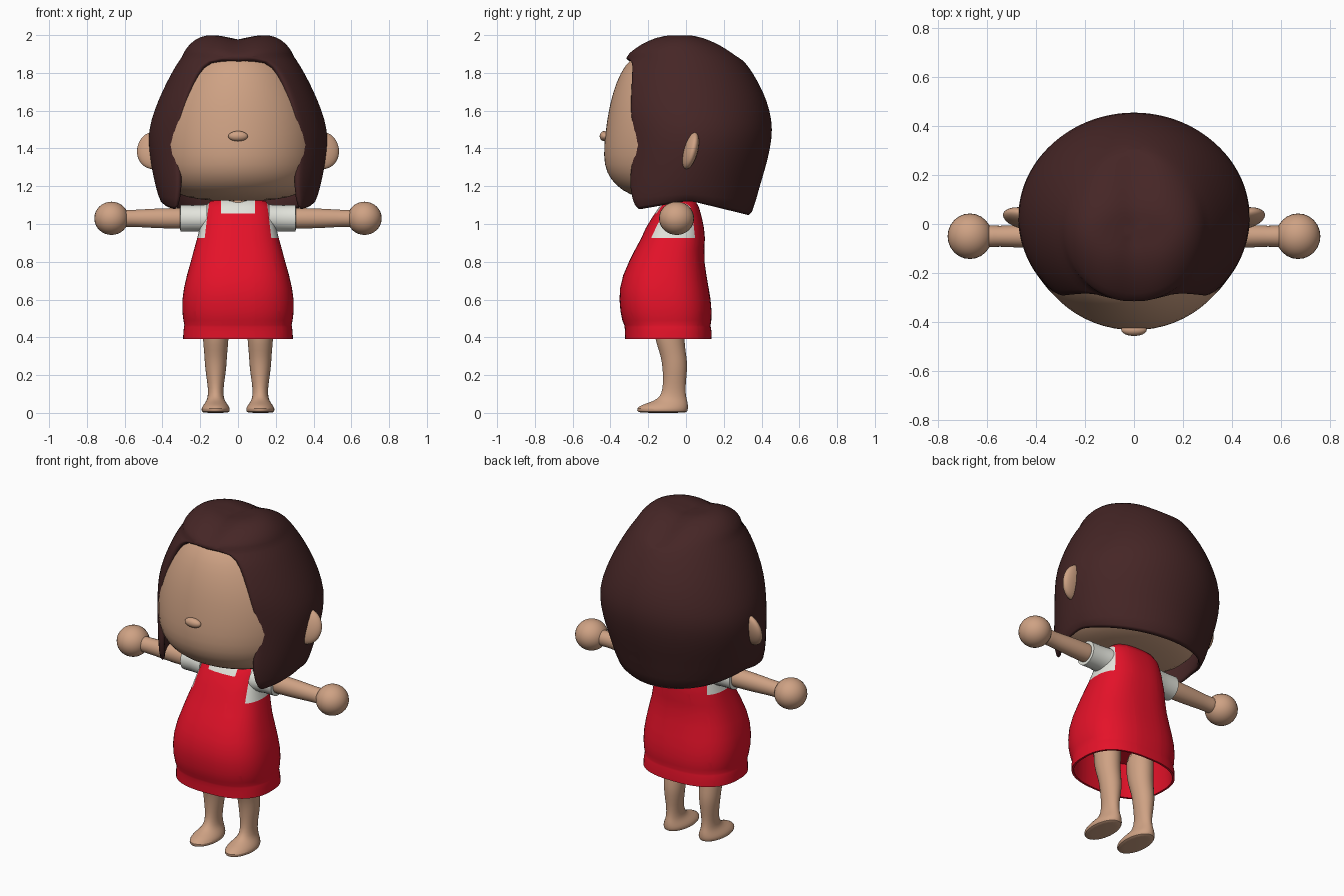
import bpy, bmesh, math
from mathutils import Vector, Matrix

if "Cube" in bpy.data.objects:
    bpy.data.objects.remove(bpy.data.objects["Cube"])


def material(name, rgb):
    m = bpy.data.materials.new(name)
    m.diffuse_color = (*rgb, 1)
    m.use_nodes = True
    m.node_tree.nodes["Principled BSDF"].inputs["Base Color"].default_value = m.diffuse_color
    return m


SKIN = material("skin tan", (0.62, 0.36, 0.23))
HAIR = material("dark brown", (0.06, 0.019, 0.019))
RED = material("bright red", (0.78, 0.006, 0.022))
WHITE = material("off white", (0.76, 0.77, 0.71))


def finish(bm, name, mats, levels=0, thickness=0):
    bmesh.ops.recalc_face_normals(bm, faces=bm.faces)
    me = bpy.data.meshes.new(name)
    bm.to_mesh(me)
    bm.free()
    for m in mats:
        me.materials.append(m)
    for p in me.polygons:
        p.use_smooth = True
    me.set_sharp_from_angle(angle=math.radians(50))
    ob = bpy.data.objects.new(name, me)
    bpy.context.collection.objects.link(ob)
    if thickness:
        mod = ob.modifiers.new("thickness", 'SOLIDIFY')
        mod.thickness, mod.offset = thickness, -1
    if levels:
        mod = ob.modifiers.new("smooth", 'SUBSURF')
        mod.levels = mod.render_levels = levels
    return ob


def power(v, e):
    return math.copysign(abs(v) ** e, v)


def loft(rows, seg=24, n=2.0, cx=0, place=Matrix()):
    """Stack of closed rings; each row is (height, half width, front y, back y)."""
    bm = bmesh.new()
    rings = []
    for z, rx, yf, yb in rows:
        ring = []
        for i in range(seg):
            a = math.tau * i / seg
            x = cx + rx * power(math.sin(a), 2 / n)
            y = (yf + yb) / 2 + (yb - yf) / 2 * power(math.cos(a), 2 / n)
            ring.append(bm.verts.new(place @ Vector((x, y, z))))
        rings.append(ring)
    for r, s in zip(rings, rings[1:]):
        for i in range(seg):
            j = (i + 1) % seg
            bm.faces.new((r[i], r[j], s[j], s[i]))
    bm.faces.new(rings[0])
    bm.faces.new(rings[-1])
    return bm


def ellipsoid(name, loc, size, mat, rot=(0, 0, 0)):
    bm = bmesh.new()
    bmesh.ops.create_uvsphere(bm, u_segments=24, v_segments=16, radius=1)
    ob = finish(bm, name, [mat])
    ob.location, ob.scale, ob.rotation_euler = loc, size, rot
    return ob


# Head: broad ball with a flattened chin
head_rows = [
    (1.12, .08, -.10, .08), (1.13, .22, -.21, .17), (1.155, .32, -.30, .25),
    (1.20, .38, -.37, .31), (1.27, .415, -.425, .35), (1.36, .432, -.44, .37),
    (1.48, .435, -.43, .38), (1.60, .415, -.412, .37), (1.70, .375, -.388, .34),
    (1.80, .32, -.35, .29), (1.88, .25, -.295, .22), (1.93, .14, -.19, .12)]
finish(loft(head_rows, 32), "head", [SKIN], 1)
finish(loft([(1.08, .08, -.12, .03), (1.15, .08, -.12, .03)]), "neck", [SKIN])
ellipsoid("nose", (0, -.432, 1.465), (.052, .025, .027), SKIN)

# Hair: rows of (height, half width, front y, back y, half width of face opening)
hair_rows = [
    (2.003, 0, -.03, -.03, 0), (2.005, .08, -.08, .02, 0), (2.005, .165, -.14, .07, 0),
    (1.978, .23, -.22, .15, 0), (1.935, .272, -.29, .23, 0), (1.90, .292, -.33, .275, 0),
    (1.875, .308, -.335, .30, .16), (1.80, .352, -.375, .355, .222),
    (1.70, .403, -.40, .41, .268), (1.60, .444, -.415, .445, .298),
    (1.50, .474, -.40, .46, .32), (1.40, .474, -.40, .446, .322),
    (1.30, .458, -.415, .422, .318), (1.20, .438, -.435, .39, .313),
    (1.10, .412, -.44, .348, .335)]
COLS = 48
bm = bmesh.new()
grid = []
for z, rx, yf, yb, opening in hair_rows:
    sweep = math.pi - (math.asin(opening / rx) if opening else 0)
    row = []
    for i in range(COLS + 1):
        a = sweep * (2 * i / COLS - 1)
        x = rx * math.sin(a)
        y = (yf + yb) / 2 + (yb - yf) / 2 * math.cos(a)
        h = z
        if z > 1.88:      # parting groove over the crown
            h -= .027 * math.exp(-(x / .08) ** 2)
        if z < 1.15:      # sloping lower edge
            h = 1.112 - .24 * max(0, y - .03) - .16 * max(0, -y)
        row.append(bm.verts.new((x, y, h)))
    grid.append(row)
for r, s in zip(grid, grid[1:]):
    for i in range(COLS):
        bm.faces.new((r[i], r[i + 1], s[i + 1], s[i]))
bmesh.ops.remove_doubles(bm, verts=bm.verts, dist=.0005)
finish(bm, "hair", [HAIR], 1, .035)

# Pinafore over shirt: one body, cut along neckline and armholes
body_rows = [
    (1.13, .09, -.085, .02), (1.122, .145, -.112, .05), (1.09, .175, -.142, .068),
    (1.03, .192, -.182, .085), (.98, .202, -.212, .095), (.925, .216, -.237, .10),
    (.86, .234, -.272, .097), (.80, .25, -.302, .098), (.73, .27, -.332, .108),
    (.66, .286, -.349, .12), (.60, .294, -.352, .13), (.54, .295, -.347, .135),
    (.49, .289, -.337, .134), (.465, .284, -.327, .13), (.455, .286, -.325, .131),
    (.43, .289, -.323, .135), (.39, .291, -.322, .136),
    (.39, .279, -.31, .124), (.48, .275, -.31, .12), (.60, .27, -.31, .11)]
bm = loft(body_rows, 56, 2.5)
tilt = .12


def cut(co, no):
    bmesh.ops.bisect_plane(bm, geom=bm.verts[:] + bm.edges[:] + bm.faces[:],
                           plane_co=co, plane_no=no)


for s in (-1, 1):
    cut((s * .165, 0, 1.02), (s, 0, tilt))
    cut((s * .09, 0, 1), (1, 0, 0))
cut((0, 0, 1.055), (0, 0, 1))
for f in bm.faces:
    c = f.calc_center_median()
    armhole = c.z > .925 and abs(c.x) + tilt * (c.z - 1.02) > .165
    neckline = c.z > 1.055 and abs(c.x) < .09 and c.y < .03
    f.material_index = 1 if armhole or neckline else 0
finish(bm, "pinafore_and_shirt", [RED, WHITE])

# Leg with foot, rows from the sole up
leg_rows = [
    (0, .06, -.235, -.005), (.004, .074, -.258, .008), (.022, .078, -.265, .013),
    (.042, .066, -.24, .012), (.062, .05, -.172, .008), (.085, .042, -.138, .001),
    (.13, .041, -.123, -.003), (.19, .05, -.122, .003), (.25, .058, -.126, .008),
    (.30, .06, -.134, .003), (.36, .066, -.155, -.006), (.42, .07, -.17, -.008),
    (.58, .08, -.18, 0)]

# Limbs and ears, built on both sides
for s, side in ((1, "left"), (-1, "right")):
    finish(loft(leg_rows, 20, cx=s * .118), side + "_leg", [SKIN], 1)
    # Sideways frame: height along the arm, width becomes vertical
    out = Matrix(((0, 0, s, 0), (0, 1, 0, -.05), (1, 0, 0, 1.03), (0, 0, 0, 1)))
    sleeve = [(.165, .074, -.085, .08), (.20, .071, -.078, .075), (.24, .07, -.07, .07),
              (.305, .071, -.07, .07), (.306, .06, -.06, .06)]
    finish(loft(sleeve, place=out), side + "_sleeve", [WHITE])
    arm = [(.24, .055, -.055, .055), (.32, .055, -.052, .052), (.42, .053, -.049, .049),
           (.52, .047, -.044, .044), (.57, .044, -.042, .042), (.64, .05, -.05, .05)]
    finish(loft(arm, place=out), side + "_arm", [SKIN], 1)
    ellipsoid(side + "_hand", (s * .67, -.05, 1.03), (.091, .093, .088), SKIN)
    ellipsoid(side + "_ear", (s * .445, .022, 1.39), (.092, .037, .102), SKIN,
              (math.radians(-14), 0, s * math.radians(12)))
